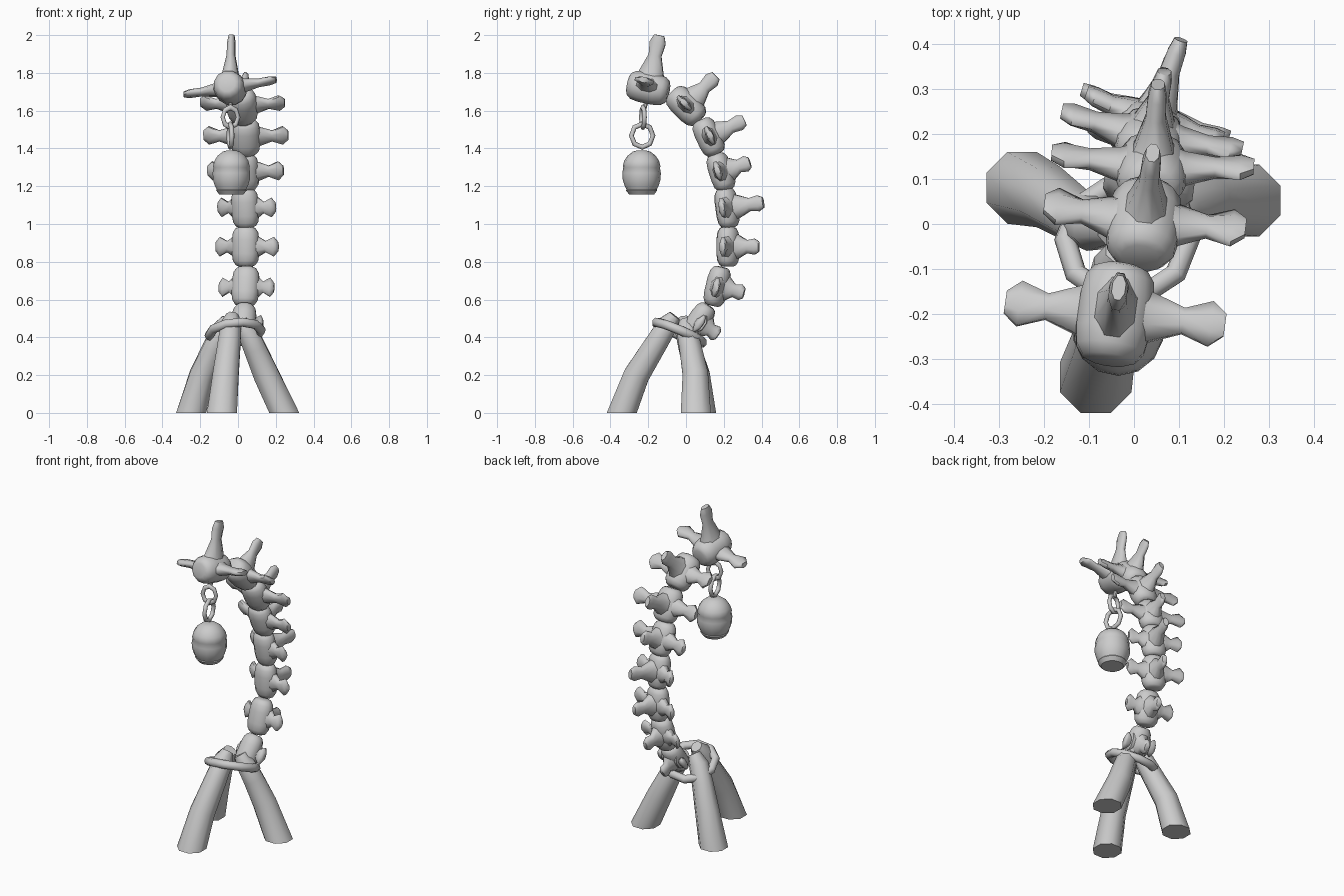
import bpy, bmesh, math
from mathutils import Vector, Matrix

if "Cube" in bpy.data.objects:
    bpy.data.objects.remove(bpy.data.objects["Cube"])


def finish(bm, name, angle=40, matrix=None):
    """Turn a bmesh into a smooth-by-angle object."""
    bmesh.ops.recalc_face_normals(bm, faces=bm.faces)
    me = bpy.data.meshes.new(name)
    bm.to_mesh(me)
    bm.free()
    ob = bpy.data.objects.new(name, me)
    bpy.context.collection.objects.link(ob)
    if matrix:
        me.transform(matrix)
    bpy.ops.object.select_all(action='DESELECT')
    ob.select_set(True)
    bpy.context.view_layer.objects.active = ob
    bpy.ops.object.shade_smooth_by_angle(angle=math.radians(angle))
    return ob


def loft(bm, stations, n, phase=0.5):
    """Skin rings given as (centre, half-axis u, half-axis v), capped at both ends."""
    rings = []
    for c, u, v in stations:
        ring = []
        for i in range(n):
            a = 2 * math.pi * (i + phase) / n
            ring.append(bm.verts.new(c + u * math.cos(a) + v * math.sin(a)))
        rings.append(ring)
    for a, b in zip(rings, rings[1:]):
        for i in range(n):
            j = (i + 1) % n
            bm.faces.new((a[i], a[j], b[j], b[i]))
    bm.faces.new(rings[0])
    bm.faces.new(rings[-1])


X, Y, Z = Vector((1, 0, 0)), Vector((0, 1, 0)), Vector((0, 0, 1))


def vertebra(name, centre, pitch, yaw, spine, span, rx, ry, h, tilt=0.0, sweep=.025):
    bm = bmesh.new()
    # barrel body with rounded ends
    prof = [(-1, .5), (-.93, .72), (-.72, .92), (-.35, 1), (.35, 1), (.72, .92), (.93, .72), (1, .5)]
    loft(bm, [(Z * h * t, X * rx * s, Y * ry * s) for t, s in prof], 12)
    # dorsal spine: broad root, thin neck, flared tip
    loft(bm, [(Y * d, X * w, Z * t) for d, w, t in (
        (0, rx * .9, h * .85), (ry * .9, .045, h * .66), (spine * .62, .024, .037),
        (spine * .86, .022, .046), (spine, .016, .03))], 8)
    # side wings: blades that widen at the tip
    for s in (-1, 1):
        def at(f):
            return X * s * span * f + Y * f * (sweep + s * tilt)
        loft(bm, [(at(f), Y * w, Z * t) for f, w, t in (
            (.1, ry * .85, h * .75), (rx * .9 / span, .036, h * .55),
            (.62, .023, .031), (.87, .021, .055), (1, .016, .027))], 8)
    rot = Matrix.Rotation(math.radians(yaw), 4, 'Z') @ Matrix.Rotation(math.radians(pitch), 4, 'X')
    finish(bm, name, 62, Matrix.Translation(centre) @ rot)


# Spine column, bottom to top: centre, pitch, yaw, spine length, wing span, rx, ry, half height
column = [
    ((.03, .065, .485), -35, -8, .13, .10, .066, .06, .10),
    ((.04, .165, .67), -14, -12, .15, .148, .074, .06, .105),
    ((.04, .222, .88), 0, -18, .172, .172, .074, .06, .105),
    ((.038, .217, 1.085), 8, -19, .205, .16, .074, .06, .105),
    ((.035, .185, 1.275), 18, -12, .165, .205, .077, .062, .10),
    ((.04, .12, 1.46), 25, -4, .21, .225, .08, .067, .10),
    ((.022, 0, 1.625), 45, -7, .225, .225, .083, .075, .105),
    ((-.042, -.2, 1.72), 78, -8, .285, .245, .085, .085, .11, .04, .005),
]
for i, args in enumerate(column):
    vertebra(f"vertebra_{i + 1}", *args)


def leg(name, pts):
    """Octagonal leg through (x, y, z, radius) points, flat on the ground."""
    bm = bmesh.new()
    P = [Vector(p[:3]) for p in pts]
    st = []
    for i, p in enumerate(P):
        d = Z if i == 0 else (P[min(i + 1, len(P) - 1)] - P[i - 1]).normalized()
        u = (X - d * X.dot(d)).normalized()
        st.append((p, u * pts[i][3], d.cross(u) * pts[i][3]))
    loft(bm, st, 8)
    finish(bm, name, 62)


# Tripod legs, bending inward to the binding
leg("front_leg", [(-.085, -.34, 0, .086), (-.065, -.262, .20, .074), (-.045, -.15, .38, .064),
                  (-.035, -.095, .47, .058), (-.03, -.06, .515, .035)])
leg("left_leg", [(-.248, .08, 0, .086), (-.19, .06, .20, .072), (-.13, .02, .34, .063),
                 (-.085, -.005, .44, .058), (-.05, -.01, .495, .038)])
leg("right_leg", [(.245, .052, 0, .086), (.15, .05, .20, .073), (.09, .025, .34, .064),
                  (.05, .005, .43, .058), (.015, 0, .485, .038)])


def ring(name, loc, rot, major, minor, segs, scale=(1, 1, 1)):
    bpy.ops.mesh.primitive_torus_add(location=loc, rotation=[math.radians(a) for a in rot],
                                     major_radius=major, minor_radius=minor,
                                     major_segments=segs, minor_segments=8)
    ob = bpy.context.object
    ob.name = name
    ob.scale = scale
    bpy.ops.object.shade_smooth_by_angle(angle=math.radians(62))


# Binding around the leg tops, and chain links under the top vertebra
ring("leg_binding", (-.015, -.035, .425), (-23, -6, 0), .138, .025, 10)
ring("upper_link", (-.04, -.228, 1.565), (90, 0, 12), .042, .012, 8, (1, 1.25, 1))
ring("lower_link", (-.04, -.232, 1.468), (0, 90, 8), .058, .013, 8, (1.06, 1, 1))

# Hook joining the chain to the top vertebra
bm = bmesh.new()
loft(bm, [(Vector((-.04, -.2, 1.68)), X * .013, Y * .013),
          (Vector((-.04, -.222, 1.605)), X * .012, Y * .012)], 8)
finish(bm, "chain_hook")

# Hanging bell: capped ball with a ridge and a small foot
bm = bmesh.new()
bell = [(1.39, .02), (1.384, .045), (1.362, .074), (1.335, .092), (1.305, .1), (1.298, .097),
        (1.27, .102), (1.235, .1), (1.205, .091), (1.183, .08), (1.178, .083), (1.155, .065)]
loft(bm, [(Vector((-.035, -.235, z)), X * r, Y * r) for z, r in bell], 14)
finish(bm, "bell", 45)
